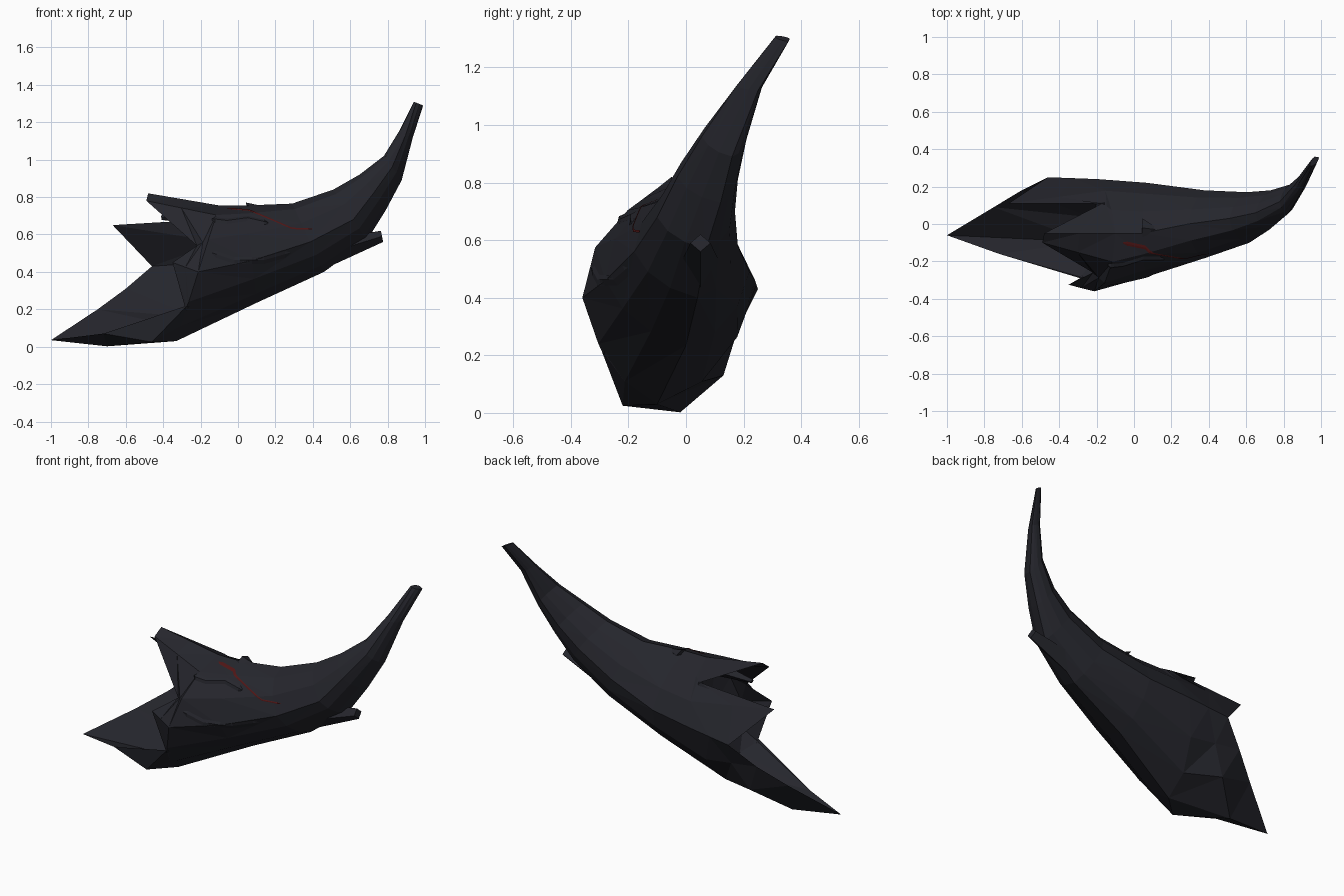
import bpy, bmesh, math
from mathutils import Vector
from mathutils.bvhtree import BVHTree

cube = bpy.data.objects.get("Cube")
if cube:
    bpy.data.objects.remove(cube)


def material(name, colour):
    m = bpy.data.materials.new(name)
    m.use_nodes = True
    m.diffuse_color = (*colour, 1)
    for n in m.node_tree.nodes:
        if n.type == "BSDF_PRINCIPLED":
            n.inputs["Base Color"].default_value = (*colour, 1)
            n.inputs["Roughness"].default_value = 0.7
    return m


charcoal = material("charcoal", (0.0185, 0.019, 0.0255))
red = material("dark red", (0.08, 0.008, 0.008))


def finish(name, bm, mat):
    me = bpy.data.meshes.new(name)
    bm.to_mesh(me)
    me.materials.append(mat)
    ob = bpy.data.objects.new(name, me)
    bpy.context.collection.objects.link(ob)


def section(top, bottom, front, back):
    """Twelve-sided ring through a top, a bottom and two side points."""
    t, b = Vector(top), Vector(bottom)

    def side(y, z):
        f = (t.z - z) / (t.z - b.z)
        return Vector((t.x + (b.x - t.x) * f, y, z))

    f, k = side(*front), side(*back)
    ring = []
    for p, q, flat in ((t, f, 0.05), (f, b, 0.4), (b, k, 0.25), (k, t, 0.4)):
        pole, flank = (p, q) if p in (t, b) else (q, p)
        c = Vector((flank.x, pole.y, flank.z))
        for i in range(3):
            a = math.pi / 6 * i
            arc = c + (p - c) * math.cos(a) + (q - c) * math.sin(a)
            ring.append(arc.lerp(p.lerp(q, i / 3), flat))
    return ring


# Body sections, from the horn tip towards the open end
rings = [section(*s) for s in (
    ((.94, .315, 1.31), (.99, .355, 1.29), (.31, 1.305), (.36, 1.3)),
    ((.86, .21, 1.15), (.935, .25, 1.12), (.175, 1.135), (.265, 1.135)),
    ((.78, .12, 1.02), (.875, .16, .89), (.055, .96), (.21, .95)),
    ((.65, .06, .92), (.79, .12, .73), (-.03, .82), (.18, .81)),
    ((.51, .03, .84), (.69, .07, .57), (-.1, .68), (.17, .7)),
    ((.29, 0, .765), (.46, .04, .4), (-.18, .56), (.18, .58)),
    ((.04, -.05, .755), (.1, 0, .235), (-.28, .46), (.22, .49)),
    ((-.1, -.05, .755), (-.33, -.1, .03), (-.36, .4), (.24, .46)),
)]
last = rings[-1]

# Jagged rim of the open end: upper prong, cheek, long blade, rear prong
rim = [Vector(p) for p in (
    (-.48, -.05, .82), (-.49, -.1, .78), (-.22, -.26, .54),
    (-.35, -.325, .45), (-.28, -.285, .2), (-.72, -.16, .07),
    (-1, -.06, .035), (-.75, .09, .2), (-.6, .18, .31),
    (-.46, .25, .43), (-.67, .11, .65), (-.17, .11, .68),
)]

# Keel of the blade sags between the body and the rim
belly = [a.lerp(b, 0.5) for a, b in zip(last, rim)]
belly[5] = Vector((-.46, -.22, .025))
belly[6] = Vector((-.7, -.02, .002))
belly[7] = Vector((-.52, .13, .13))
rings += [belly, rim]

# Recessed ring that makes the end hollow
centre = sum(last, Vector()) / len(last)
rings.append([p.lerp(centre, 0.16) + Vector((.06, 0, 0)) for p in last])

bm = bmesh.new()
loops = [[bm.verts.new(p) for p in r] for r in rings]
for a, b in zip(loops, loops[1:]):
    for i in range(len(a)):
        j = (i + 1) % len(a)
        bm.faces.new((a[i], a[j], b[j], b[i]))
bm.faces.new(loops[0])
hub = bm.verts.new(centre + Vector((.1, 0, 0)))
for i, v in enumerate(loops[-1]):
    bm.faces.new((v, loops[-1][i - 1], hub))
bmesh.ops.triangulate(bm, faces=bm.faces[:])
bmesh.ops.recalc_face_normals(bm, faces=bm.faces[:])
surface = BVHTree.FromBMesh(bm)
finish("horned_shell", bm, charcoal)


def on_front(x, z, lift):
    hit = surface.ray_cast(Vector((x, -2, z)), Vector((0, 1, 0)))
    if hit[0] is None:
        return None
    return hit[0] + Vector((0, -lift, lift * 0.6))


def ribbon(name, path, width, lift, mat, base):
    """Raised strip that follows the front surface."""
    bm = bmesh.new()
    rows = []
    steps = 5
    for (x, z), (u, w) in zip(path, path[1:]):
        for i in range(steps + 1):
            f = i / steps
            px, pz = x + (u - x) * f, z + (w - z) * f
            end = abs(px - path[0][0]) < 1e-6 or abs(px - path[-1][0]) < 1e-6
            half = width * (0.2 if end else 1)
            row = [on_front(px, pz + half, base), on_front(px, pz, lift),
                   on_front(px, pz - half, base)]
            if None not in row:
                rows.append([bm.verts.new(p) for p in row])
    for a, b in zip(rows, rows[1:]):
        for i in range(2):
            bm.faces.new((a[i], a[i + 1], b[i + 1], b[i]))
    bmesh.ops.remove_doubles(bm, verts=bm.verts[:], dist=0.0005)
    finish(name, bm, mat)


# Brow, cheek ridges and the narrow red eye slit
ribbon("brow_ridge", ((-.14, .68), (-.06, .67), (.05, .685), (.16, .66)), .014, .008, charcoal, .001)
ribbon("cheek_ridge", ((-.14, .5), (-.02, .46), (.14, .46), (.28, .5)), .018, .005, charcoal, .001)
ribbon("eye_slit", ((-.06, .738), (.06, .728), (.17, .682), (.29, .63), (.4, .627)), .004, .005, red, .004)


def bar(name, start, end, size_a, size_b):
    """Four-sided tapered bar with a diamond section."""
    bm = bmesh.new()
    ends = []
    for p, (w, h) in ((start, size_a), (end, size_b)):
        p = Vector(p)
        offsets = ((0, h), (w, 0), (0, -h), (-w, 0))
        ends.append([bm.verts.new(p + Vector((-dz * 0.2, dy, dz))) for dy, dz in offsets])
    a, b = ends
    for i in range(4):
        bm.faces.new((a[i], a[i - 1], b[i - 1], b[i]))
    bm.faces.new(a)
    bm.faces.new(b)
    bmesh.ops.recalc_face_normals(bm, faces=bm.faces[:])
    finish(name, bm, charcoal)


# Keel spur under the horn and the small crest on top
bar("keel_spur", (.4, .05, .475), (.77, .05, .59), (.09, .08), (.035, .03))
bar("crest_fin", (.12, -.03, .745), (.045, -.02, .755), (.01, .01), (.05, .016))
# Small spike below the upper prong
bar("side_spike", (-.12, -.08, .69), (-.41, -.05, .69), (.04, .05), (.012, .012))
